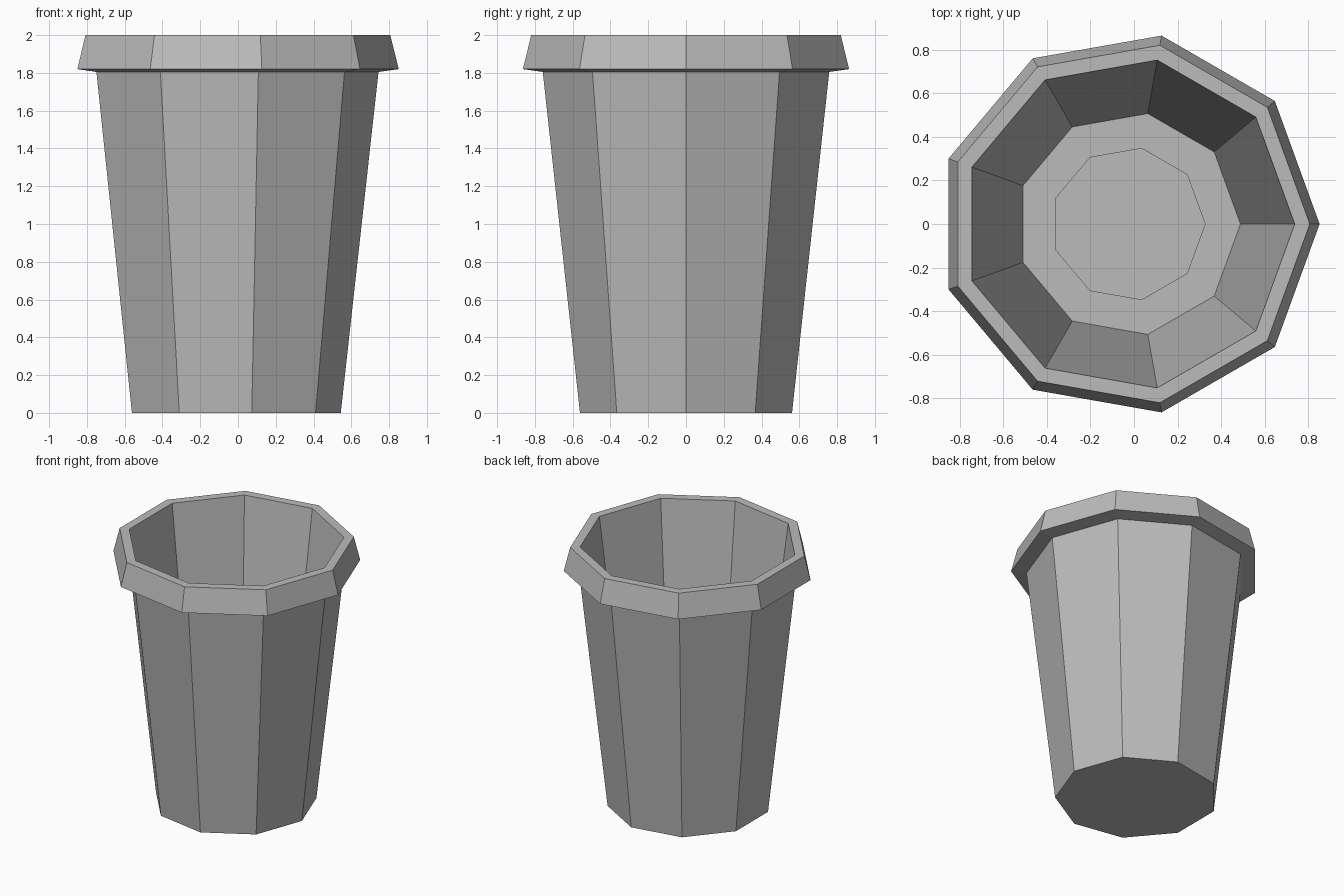
import bpy
import bmesh
from math import cos, sin, tau

SIDES = 9
CENTRE_X = -0.026

if "Cube" in bpy.data.objects:
    bpy.data.objects.remove(bpy.data.objects["Cube"])

grey = bpy.data.materials.new("plain_grey")
grey.use_nodes = True
colour = (0.5, 0.5, 0.5, 1.0)
grey.diffuse_color = colour
grey.node_tree.nodes["Principled BSDF"].inputs["Base Color"].default_value = colour


def lathe(name, profile):
    """Sweep (radius, height) points around z with flat sides; cap both ends."""
    bm = bmesh.new()
    rings = []
    for radius, z in profile:
        angles = [tau * i / SIDES for i in range(SIDES)]
        rings.append([bm.verts.new((radius * cos(a), radius * sin(a), z))
                      for a in angles])
    for low, high in zip(rings, rings[1:]):
        for i in range(SIDES):
            j = (i + 1) % SIDES
            bm.faces.new((low[i], low[j], high[j], high[i]))
    bm.faces.new(rings[0][::-1])
    bm.faces.new(rings[-1])
    bmesh.ops.recalc_face_normals(bm, faces=bm.faces)
    mesh = bpy.data.meshes.new(name)
    bm.to_mesh(mesh)
    bm.free()
    mesh.materials.append(grey)
    obj = bpy.data.objects.new(name, mesh)
    obj.location.x = CENTRE_X
    bpy.context.collection.objects.link(obj)
    return obj


# One closed shell: tapered wall, flared rim, hollow inside, recessed floor
lathe("bin_shell", [
    (0.57, 0.0), (0.77, 1.805),                # outer wall
    (0.877, 1.82), (0.832, 2.0),               # rim lip
    (0.763, 2.0), (0.514, 0.13),               # inner wall
    (0.352, 0.13), (0.352, 0.11),              # floor with shallow recess
])
